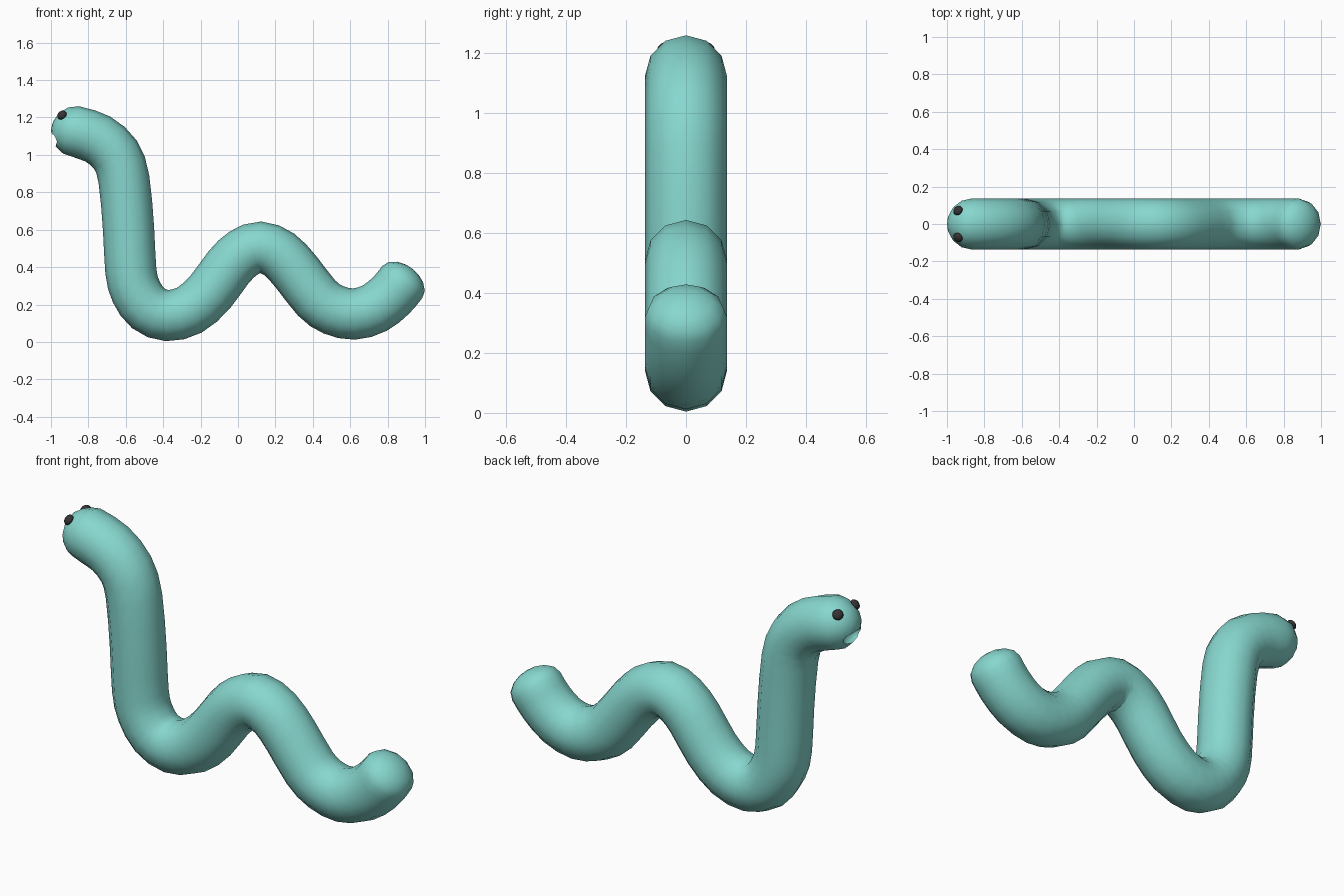
import bpy, bmesh, math
from mathutils import Vector, Matrix

if "Cube" in bpy.data.objects:
    bpy.data.objects.remove(bpy.data.objects["Cube"])

R, SIDES = 0.137, 12


def material(name, rgb):
    m = bpy.data.materials.new(name)
    m.diffuse_color = (*rgb, 1)
    m.use_nodes = True
    m.node_tree.nodes["Principled BSDF"].inputs["Base Color"].default_value = m.diffuse_color
    return m


teal = material("teal skin", (0.24, 0.68, 0.62))
dark = material("dark eye", (0.035, 0.032, 0.032))

# centre line of the worm in the xz plane, head to tail
path = [(-0.865, 1.124), (-0.75, 1.085), (-0.655, 1.0), (-0.61, 0.87),
        (-0.585, 0.6), (-0.573, 0.38), (-0.545, 0.27), (-0.48, 0.18),
        (-0.38, 0.141), (-0.26, 0.17), (-0.15, 0.265), (-0.05, 0.4),
        (0.03, 0.475), (0.12, 0.507), (0.22, 0.468), (0.31, 0.375),
        (0.42, 0.235), (0.51, 0.172), (0.62, 0.149), (0.73, 0.18),
        (0.82, 0.25), (0.878, 0.32)]
pts = [Vector((x, 0, z)) for x, z in path]


def smooth_path(p, n):
    """Catmull-Rom subdivision of the centre line."""
    q = [2 * p[0] - p[1]] + p + [2 * p[-1] - p[-2]]
    out = []
    for i in range(1, len(q) - 2):
        a, b, c, d = q[i - 1:i + 3]
        for k in range(n):
            t = k / n
            out.append(0.5 * (2 * b + (c - a) * t + (2 * a - 5 * b + 4 * c - d) * t * t
                              + (3 * b - a - 3 * c + d) * t ** 3))
    return out + [p[-1]]


def tube(name, line, head_depth, tail_depth):
    """Round tube with domed ends."""
    n = len(line)
    tang = [(line[min(i + 1, n - 1)] - line[max(i - 1, 0)]).normalized() for i in range(n)]
    tang[0] = Vector((1, 0, -0.1)).normalized()
    tang[-1] = Vector((0.62, 0, 0.78)).normalized()
    steps = [math.radians(a) for a in (25, 50, 72)]
    rings = [(line[0] - tang[0] * head_depth * math.sin(a), tang[0], R * math.cos(a))
             for a in reversed(steps)]
    rings += [(c, t, R) for c, t in zip(line, tang)]
    rings += [(line[-1] + tang[-1] * tail_depth * math.sin(a), tang[-1], R * math.cos(a))
              for a in steps]
    bm = bmesh.new()
    loops = []
    for c, t, r in rings:
        side = Vector((0, 1, 0))
        up = t.cross(side)
        loops.append([bm.verts.new(c + r * (math.cos(a) * side + math.sin(a) * up))
                      for a in (2 * math.pi * k / SIDES for k in range(SIDES))])
    for a, b in zip(loops, loops[1:]):
        for k in range(SIDES):
            j = (k + 1) % SIDES
            bm.faces.new((a[k], a[j], b[j], b[k]))
    tips = (bm.verts.new(line[0] - tang[0] * head_depth),
            bm.verts.new(line[-1] + tang[-1] * tail_depth))
    for tip, loop in zip(tips, (loops[0], loops[-1])):
        for k in range(SIDES):
            bm.faces.new((tip, loop[k], loop[(k + 1) % SIDES]))
    bmesh.ops.recalc_face_normals(bm, faces=bm.faces)
    return finish(name, bm, teal)


def finish(name, bm, mat):
    me = bpy.data.meshes.new(name)
    bm.to_mesh(me)
    bm.free()
    me.materials.append(mat)
    ob = bpy.data.objects.new(name, me)
    bpy.context.collection.objects.link(ob)
    return ob


def ellipsoid(name, centre, normal, size, mat):
    """Sphere scaled by size, its local z turned along normal."""
    bm = bmesh.new()
    bmesh.ops.create_uvsphere(bm, u_segments=16, v_segments=10, radius=1)
    rot = Vector(normal).to_track_quat('Z', 'Y').to_matrix().to_4x4()
    bm.transform(Matrix.Translation(centre) @ rot @ Matrix.Diagonal((*size, 1)))
    return finish(name, bm, mat)


body = tube("worm_body", smooth_path(pts, 2), 0.135, 0.09)

# small open mouth carved in the head
cutter = ellipsoid("mouth_cutter", (-0.985, 0, 1.082), (0, 0, 1), (0.04, 0.075, 0.036), teal)
cutter.hide_render = True
mod = body.modifiers.new("mouth", 'BOOLEAN')
mod.operation = 'DIFFERENCE'
mod.solver = 'EXACT'
mod.object = cutter
bpy.context.view_layer.objects.active = body
bpy.ops.object.modifier_apply(modifier=mod.name)
bpy.data.objects.remove(cutter)

# eyes
eyes = [ellipsoid(name, (-0.941, s * 0.072, 1.213), (-0.075, s * 0.075, 0.09),
                  (0.027, 0.027, 0.02), dark)
        for name, s in (("eye_left", -1), ("eye_right", 1))]

bpy.ops.object.select_all(action='DESELECT')
for ob in [body] + eyes:
    ob.select_set(True)
bpy.ops.object.shade_smooth_by_angle(angle=math.radians(50))
